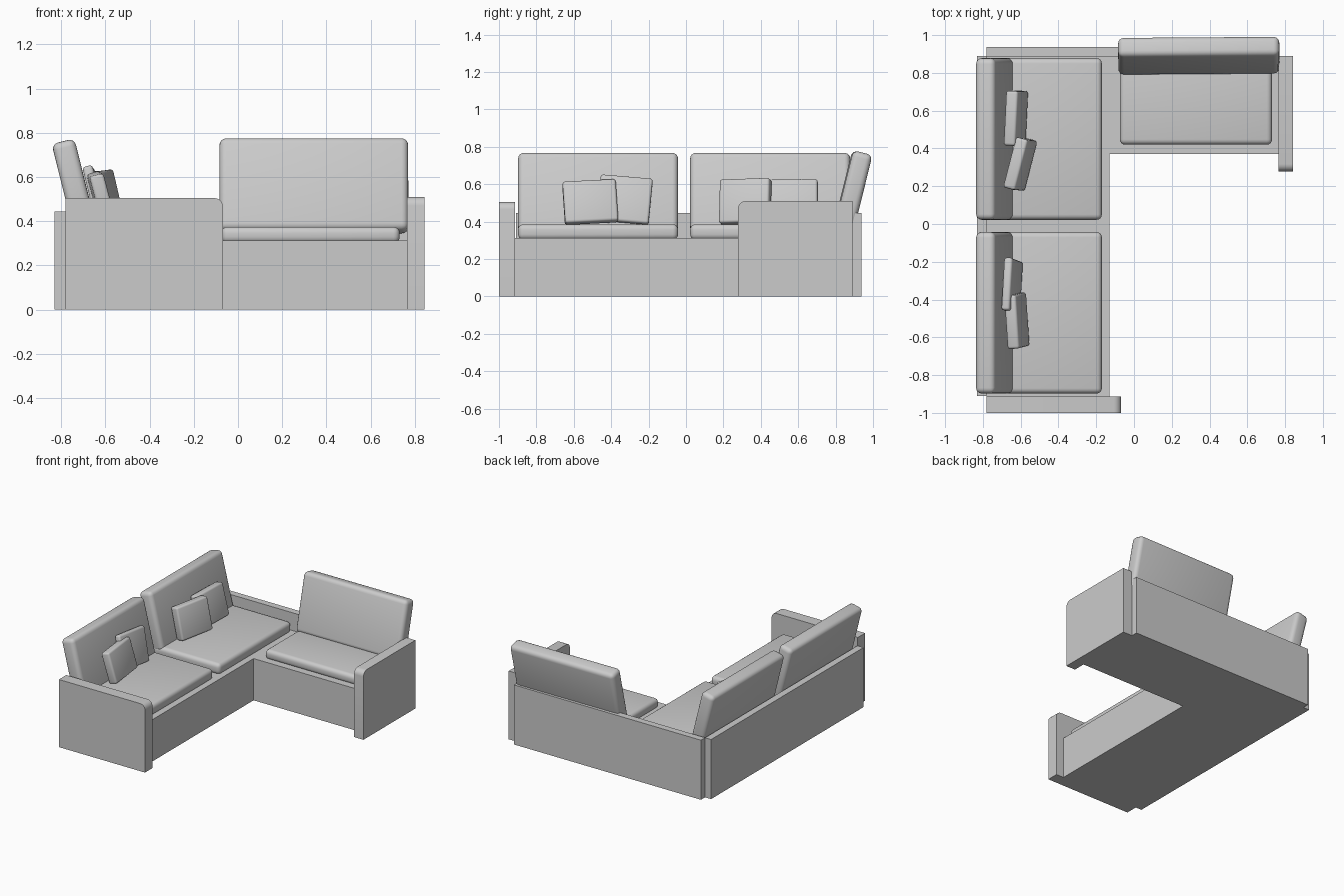
import bpy, bmesh
from math import radians

if "Cube" in bpy.data.objects:
    bpy.data.objects.remove(bpy.data.objects["Cube"])


def finish(name, bm, loc=(0, 0, 0), rot=(0, 0, 0), smooth=False):
    bmesh.ops.recalc_face_normals(bm, faces=bm.faces)
    me = bpy.data.meshes.new(name)
    bm.to_mesh(me)
    bm.free()
    ob = bpy.data.objects.new(name, me)
    bpy.context.collection.objects.link(ob)
    ob.location = loc
    ob.rotation_euler = [radians(a) for a in rot]
    if smooth:
        bpy.ops.object.select_all(action='DESELECT')
        ob.select_set(True)
        bpy.context.view_layer.objects.active = ob
        bpy.ops.object.shade_smooth_by_angle(angle=radians(35))
    return ob


def box_bm(size):
    bm = bmesh.new()
    bmesh.ops.create_cube(bm, size=1)
    bmesh.ops.scale(bm, vec=size, verts=bm.verts)
    return bm


def panel(name, lo, hi):
    size = [b - a for a, b in zip(lo, hi)]
    return finish(name, box_bm(size), [(a + b) / 2 for a, b in zip(lo, hi)])


def cushion(name, loc, size, rot=(0, 0, 0), radius=0.03, segs=4):
    bm = box_bm(size)
    bmesh.ops.bevel(bm, geom=bm.edges[:], offset=radius, segments=segs,
                    profile=0.5, affect='EDGES')
    return finish(name, bm, loc, rot, smooth=True)


def arm(name, lo, hi, is_free_edge):
    # slab with its free upper corner rounded
    size = [b - a for a, b in zip(lo, hi)]
    bm = box_bm(size)
    edges = [e for e in bm.edges if is_free_edge([v.co for v in e.verts])]
    bmesh.ops.bevel(bm, geom=edges, offset=0.04, segments=5,
                    profile=0.5, affect='EDGES')
    return finish(name, bm, [(a + b) / 2 for a, b in zip(lo, hi)], smooth=True)


# L-shaped base
outline = [(-0.78, -0.913), (-0.13, -0.913), (-0.13, 0.37),
           (0.765, 0.37), (0.765, 0.89), (-0.78, 0.89)]
bm = bmesh.new()
face = bm.faces.new([bm.verts.new((x, y, 0)) for x, y in outline])
ext = bmesh.ops.extrude_face_region(bm, geom=[face], use_keep_orig=True)
bmesh.ops.translate(bm, vec=(0, 0, 0.312),
                    verts=[g for g in ext['geom'] if isinstance(g, bmesh.types.BMVert)])
finish("base", bm)

# Back panels
panel("left_back_panel", (-0.83, -0.91, 0), (-0.78, 0.89, 0.445))
panel("rear_back_panel", (-0.78, 0.888, 0), (0.765, 0.938, 0.445))

# Arms
arm("front_arm", (-0.78, -1.0, 0), (-0.068, -0.913, 0.505),
    lambda c: all(v.z > 0 and v.x > 0 for v in c))
arm("right_arm", (0.765, 0.278, 0), (0.842, 0.89, 0.51),
    lambda c: all(v.z > 0 and v.y < 0 for v in c))

# Left seats with leaning back cushions
for i, y in enumerate((0.45, -0.47)):
    cushion(f"seat_cushion_{i + 1}", (-0.47, y, 0.345), (0.60, 0.855, 0.082), radius=0.028)
    cushion(f"back_cushion_{i + 1}", (-0.739, y, 0.553), (0.106, 0.855, 0.43), (0, -14, 0))

# Rear seat with leaning back cushion
cushion("seat_cushion_3", (0.328, 0.645, 0.338), (0.806, 0.45, 0.074), radius=0.028)
cushion("back_cushion_3", (0.343, 0.891, 0.56), (0.853, 0.106, 0.43), (-14, 0, 0.4))

# Throw pillows: location, size, rotation
pillows = [
    ((-0.625, 0.56, 0.505), (0.065, 0.29, 0.24), (1, -14, -3)),
    ((-0.602, 0.317, 0.508), (0.068, 0.275, 0.24), (2, -13, -15)),
    ((-0.645, -0.328, 0.518), (0.046, 0.28, 0.25), (-5, -14, -2)),
    ((-0.62, -0.512, 0.505), (0.065, 0.285, 0.23), (3, -15, 3)),
]
for i, (loc, size, rot) in enumerate(pillows):
    cushion(f"throw_pillow_{i + 1}", loc, size, rot, radius=0.014, segs=3)
